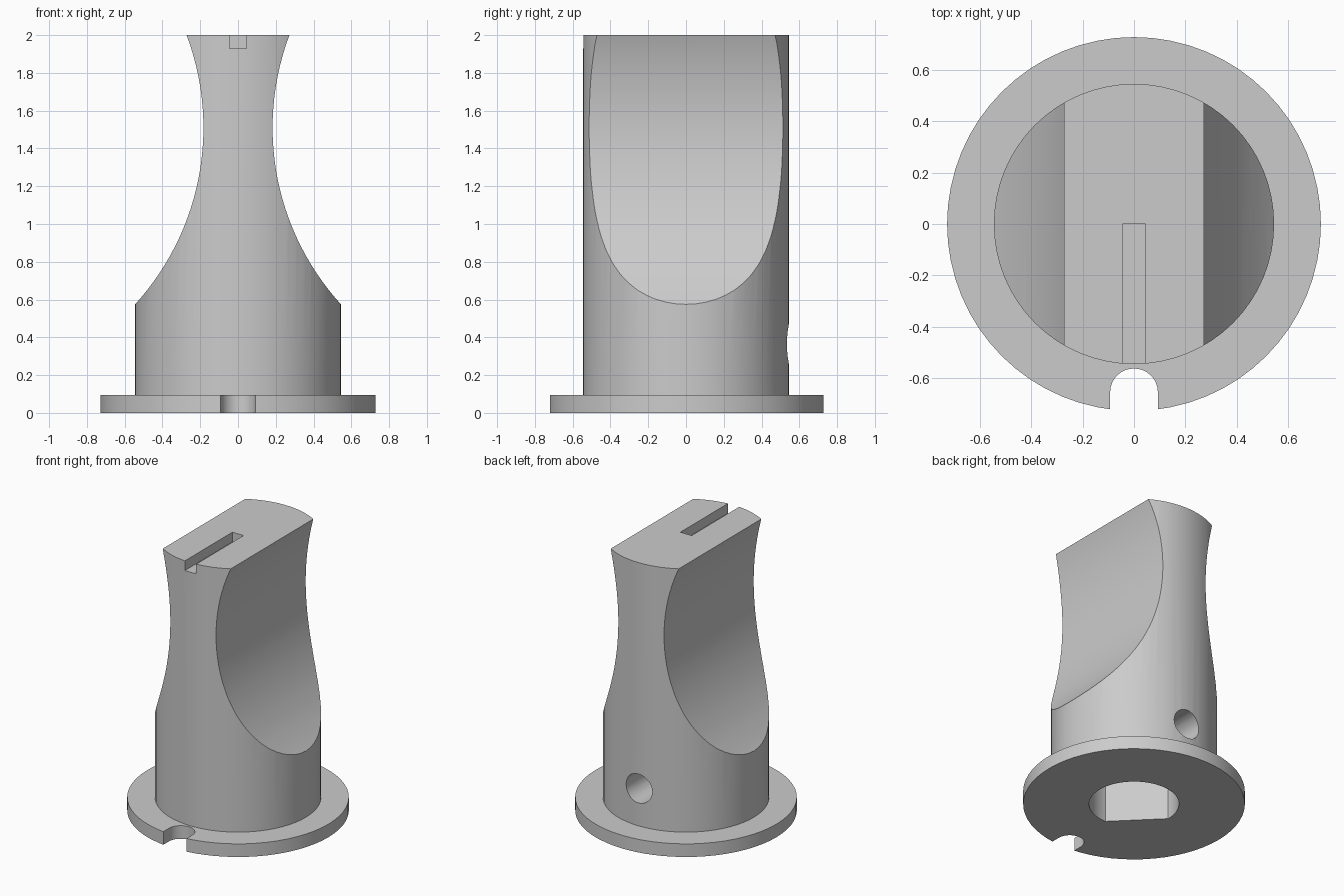
import bpy, math
from math import radians
from mathutils import Matrix

default = bpy.data.objects.get("Cube")
if default:
    bpy.data.objects.remove(default, do_unlink=True)

grey = bpy.data.materials.new("plain grey")
grey.use_nodes = True
colour = (0.6, 0.6, 0.6, 1)
grey.diffuse_color = colour
grey.node_tree.nodes["Principled BSDF"].inputs["Base Color"].default_value = colour


def cylinder(name, radius, depth, centre, rotation=(0, 0, 0), sides=64):
    bpy.ops.mesh.primitive_cylinder_add(vertices=sides, radius=radius, depth=depth,
                                        location=centre, rotation=rotation)
    ob = bpy.context.object
    ob.name = name
    ob.data.materials.append(grey)
    return ob


def box(name, size, centre, turn=0):
    bpy.ops.mesh.primitive_cube_add(size=1, location=centre, rotation=(0, 0, turn))
    ob = bpy.context.object
    ob.name = name
    ob.scale = size
    ob.data.materials.append(grey)
    return ob


def cut(target, cutter):
    """Subtract the cutter from the target, keeping the cutter."""
    cutter.hide_render = True
    mod = target.modifiers.new(cutter.name, 'BOOLEAN')
    mod.operation = 'DIFFERENCE'
    mod.solver = 'EXACT'
    mod.object = cutter
    bpy.context.view_layer.objects.active = target
    bpy.ops.object.modifier_apply(modifier=mod.name)


# Main solids
flange_top = 0.095
flange = cylinder("base_flange", 0.727, flange_top, (0, 0, flange_top / 2))
body = cylinder("knob_body", 0.545, 2 - flange_top, (0, 0, 1 + flange_top / 2))
cutters = []

# Concave finger grips on both sides
for side in (-1, 1):
    grip = cylinder("grip_cutter", 1.39, 3, (side * 1.573, 0, 1.51),
                    (radians(90), 0, 0), 160)
    cut(body, grip)
    cutters.append(grip)

# Pointer slot in the top, open at the front
slot = box("slot_cutter", (0.09, 0.8, 0.14), (0, -0.4, 2))
cut(body, slot)
cutters.append(slot)

# D-shaped shaft bore, its flat turned diagonally
bore = cylinder("bore_cutter", 0.295, 1.0, (0, 0, 0.25))
flat_angle = radians(225)
reach = 0.21 + 0.25
flat = box("flat_cutter", (0.5, 1, 2),
           (reach * math.cos(flat_angle), reach * math.sin(flat_angle), 0.25), flat_angle)
cut(bore, flat)
cutters.append(flat)
cut(body, bore)
cut(flange, bore)
cutters.append(bore)

# Grub screw hole through the back wall
screw = cylinder("screw_hole_cutter", 0.105, 0.6, (0, 0.4, 0.365), (radians(90), 0, 0), 32)
cut(body, screw)
cutters.append(screw)

# Round-ended locating notch in the flange
notch_end = cylinder("notch_end_cutter", 0.093, 0.4, (0, -0.655, 0.05), sides=32)
notch_mouth = box("notch_mouth_cutter", (0.186, 0.2, 0.4), (0, -0.755, 0.05))
for cutter in (notch_end, notch_mouth):
    cut(flange, cutter)
    cutters.append(cutter)

for cutter in cutters:
    bpy.data.objects.remove(cutter, do_unlink=True)

# Smooth curved walls, crisp edges
for ob in (flange, body):
    bpy.ops.object.select_all(action='DESELECT')
    ob.select_set(True)
    bpy.context.view_layer.objects.active = ob
    bpy.ops.object.shade_smooth_by_angle(angle=radians(25))
